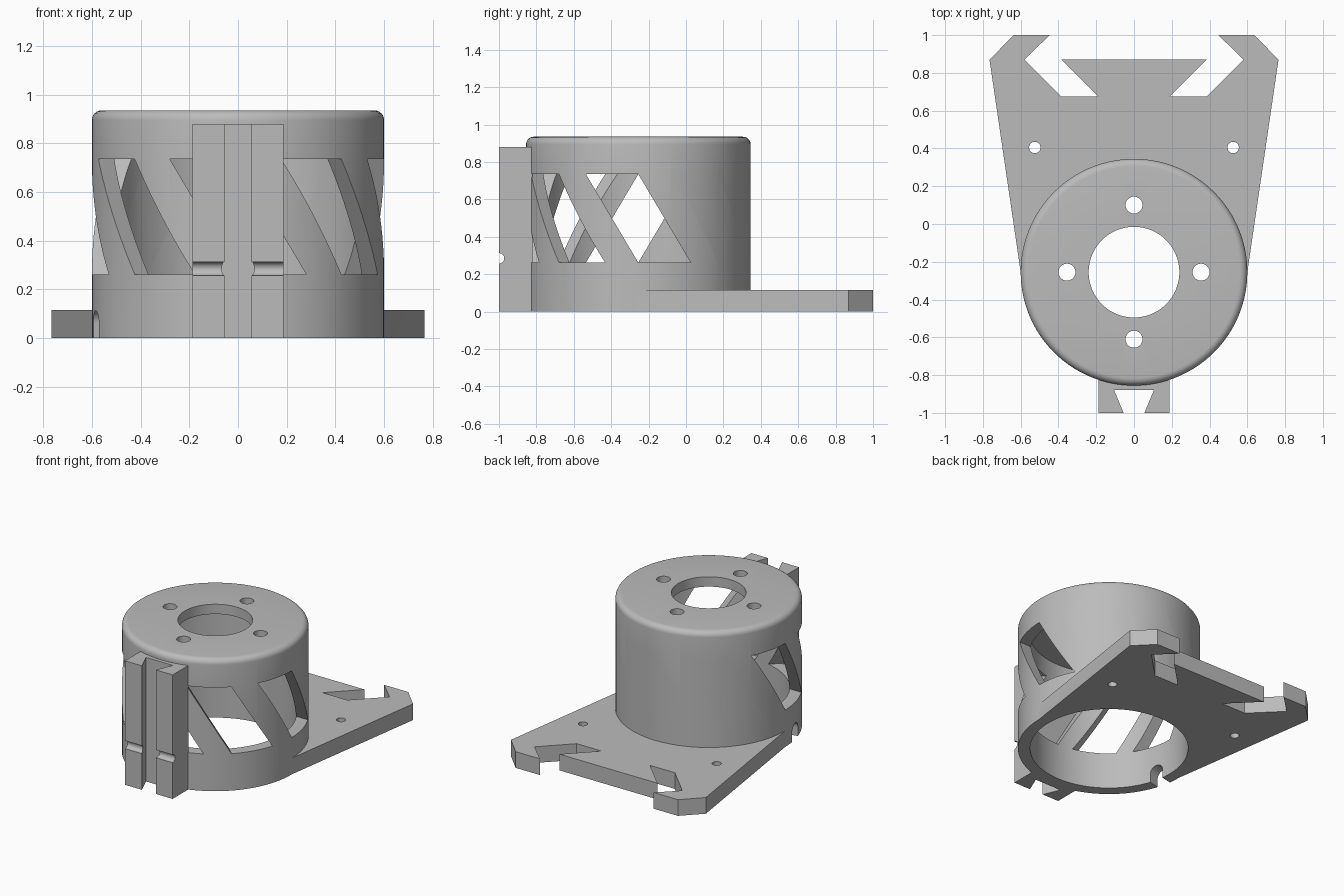
import bpy, bmesh
from math import pi, sin, cos, radians
from mathutils import Matrix, Vector

cube = bpy.data.objects.get("Cube")
if cube:
    bpy.data.objects.remove(cube, do_unlink=True)

grey = bpy.data.materials.new("plain grey")
grey.use_nodes = True
colour = (0.50, 0.50, 0.50, 1)
grey.diffuse_color = colour
grey.node_tree.nodes["Principled BSDF"].inputs["Base Color"].default_value = colour

AXIS_Y = -0.255      # drum axis
OUTER, INNER = 0.6, 0.52
HEIGHT = 0.935
PLATE = 0.115


def make_object(name, bm):
    bmesh.ops.recalc_face_normals(bm, faces=bm.faces)
    mesh = bpy.data.meshes.new(name)
    bm.to_mesh(mesh)
    bm.free()
    mesh.materials.append(grey)
    obj = bpy.data.objects.new(name, mesh)
    bpy.context.collection.objects.link(obj)
    return obj


def prism(name, outline, low, high, matrix=Matrix()):
    """Extrude a flat outline along local z, then place it."""
    bm = bmesh.new()
    face = bm.faces.new([bm.verts.new((x, y, low)) for x, y in outline])
    grown = bmesh.ops.extrude_face_region(bm, geom=[face])["geom"]
    bmesh.ops.translate(bm, vec=(0, 0, high - low),
                        verts=[v for v in grown if isinstance(v, bmesh.types.BMVert)])
    bm.transform(matrix)
    return make_object(name, bm)


def circle(x, y, radius, count=48):
    return [(x + radius * cos(2 * pi * i / count), y + radius * sin(2 * pi * i / count))
            for i in range(count)]


def boolean(obj, others, operation):
    """Apply each boolean in turn and drop the operand."""
    for other in others:
        mod = obj.modifiers.new("cut", 'BOOLEAN')
        mod.object, mod.operation, mod.solver = other, operation, 'EXACT'
        bpy.context.view_layer.update()
        graph = bpy.context.evaluated_depsgraph_get()
        result = bpy.data.meshes.new_from_object(obj.evaluated_get(graph))
        obj.modifiers.clear()
        obj.data = result
        bpy.data.objects.remove(other, do_unlink=True)


# Drum: open-bottomed cup with a rounded top rim and a centre hole
fillet = 0.04
rim = [(OUTER - fillet + fillet * cos(a), HEIGHT - fillet + fillet * sin(a))
       for a in (i * pi / 12 for i in range(7))]
profile = [(INNER, 0), (OUTER, 0)] + rim + [(0.24, HEIGHT), (0.24, 0.865), (INNER, 0.865)]
bm = bmesh.new()
ring = [bm.verts.new((r, 0, z)) for r, z in profile]
edges = [bm.edges.new((ring[i - 1], ring[i])) for i in range(len(ring))]
bmesh.ops.spin(bm, geom=ring + edges, cent=(0, 0, 0), axis=(0, 0, 1),
               angle=2 * pi, steps=128, use_merge=True)
bmesh.ops.remove_doubles(bm, verts=bm.verts, dist=0.0005)
bmesh.ops.translate(bm, verts=bm.verts, vec=(0, AXIS_Y, 0))
body = make_object("motor_drum_mount", bm)

# Slanted windows around the wall
slant = [(-0.28, 0.735), (0, 0.735), (0.28, 0.262), (0, 0.262)]
windows = []
for k in range(8):
    place = (Matrix.Translation((0, AXIS_Y, 0)) @ Matrix.Rotation(k * pi / 4, 4, 'Z')
             @ Matrix.Rotation(pi / 2, 4, 'X'))
    windows.append(prism("window_cutter", slant, 0.35, 0.8, place))
boolean(body, windows, 'DIFFERENCE')

# Screw holes in the drum top
boolean(body, [prism("screw_cutter", circle(0.355 * cos(k * pi / 2),
                                            AXIS_Y + 0.355 * sin(k * pi / 2), 0.045, 32),
                     0.8, 1.0) for k in range(4)], 'DIFFERENCE')

# Base plate with mirrored dovetail slots and screw holes
half = [(0.6, AXIS_Y), (0.765, 0.87), (0.637, 1), (0.447, 1), (0.58, 0.87),
        (0.385, 0.675), (0.19, 0.675), (0.385, 0.87)]
plate = prism("base_plate", half + [(-x, y) for x, y in reversed(half)], 0, PLATE)
boolean(plate, [prism("bore_cutter", circle(0, AXIS_Y, 0.56, 128), -0.1, 0.3)]
        + [prism("hole_cutter", circle(s * 0.525, 0.405, 0.03, 32), -0.1, 0.3)
           for s in (-1, 1)], 'DIFFERENCE')

# Front rail with a dovetail groove and a cross channel
half = [(0.187, -0.822), (0.187, -1), (0.055, -1), (0.105, -0.88)]
rail = prism("front_rail", half + [(-x, y) for x, y in reversed(half)], 0, 0.88)
across = Matrix.Translation((0, -1, 0.285)) @ Matrix.Rotation(pi / 2, 4, 'Y')
boolean(rail, [prism("channel_cutter", circle(0, 0, 0.028, 32), -0.4, 0.4, across)],
        'DIFFERENCE')

boolean(body, [plate, rail], 'UNION')

# Arched cable notch at the foot of the right wall
arch = [(0.05, -0.1)] + [(0.05 * cos(a), 0.063 + 0.05 * sin(a))
                         for a in (i * pi / 16 for i in range(17))] + [(-0.05, -0.1)]
place = (Matrix.Translation((0, AXIS_Y, 0)) @ Matrix.Rotation(radians(-77), 4, 'Z')
         @ Matrix.Rotation(pi / 2, 4, 'X'))
boolean(body, [prism("notch_cutter", arch, 0.4, 0.75, place)], 'DIFFERENCE')

# One colour, smooth walls with sharp edges kept
body.data.materials.clear()
body.data.materials.append(grey)
for poly in body.data.polygons:
    poly.material_index = 0
bpy.ops.object.select_all(action='DESELECT')
body.select_set(True)
bpy.context.view_layer.objects.active = body
bpy.ops.object.shade_smooth_by_angle(angle=radians(30))
